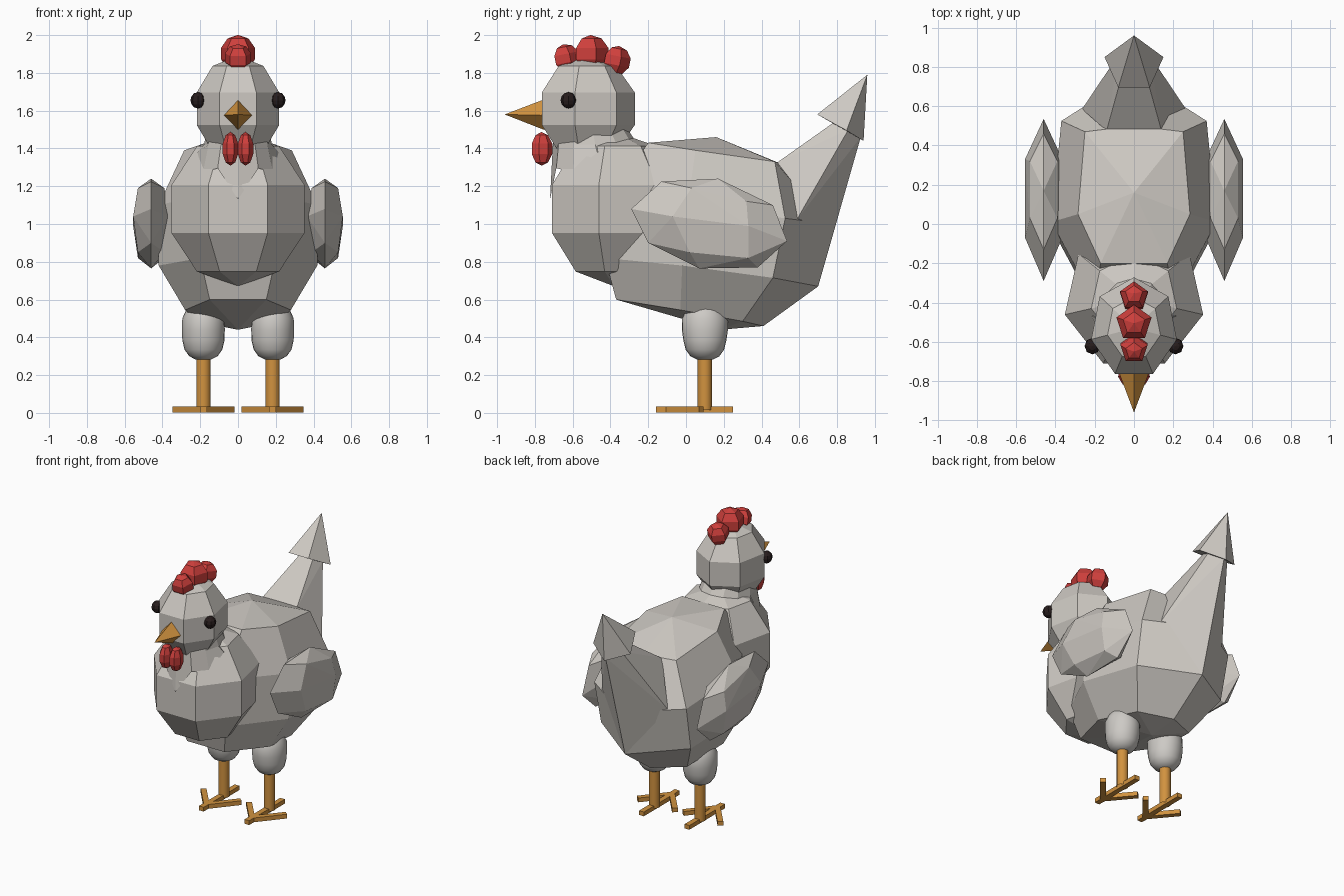
import bpy, bmesh, math
from mathutils import Matrix, Vector

if "Cube" in bpy.data.objects:
    bpy.data.objects.remove(bpy.data.objects["Cube"])


def material(name, rgb):
    m = bpy.data.materials.new(name)
    m.diffuse_color = (*rgb, 1)
    m.use_nodes = True
    m.node_tree.nodes["Principled BSDF"].inputs["Base Color"].default_value = m.diffuse_color
    return m


FEATHER = material("feather_grey", (0.61, 0.58, 0.54))
THIGH = material("thigh_grey", (0.61, 0.59, 0.56))
ORANGE = material("orange", (0.64, 0.29, 0.05))
RED = material("red", (0.62, 0.05, 0.045))
BLACK = material("eye_black", (0.02, 0.012, 0.012))


def finish(bm, name, mat, smooth=False):
    bmesh.ops.recalc_face_normals(bm, faces=bm.faces)
    me = bpy.data.meshes.new(name)
    bm.to_mesh(me)
    bm.free()
    me.materials.append(mat)
    for p in me.polygons:
        p.use_smooth = smooth
    ob = bpy.data.objects.new(name, me)
    bpy.context.collection.objects.link(ob)
    return ob


def loft(name, mat, rings, bottom=None, top=None, smooth=False):
    """Bridge equal rings of points, with optional pole points at the ends."""
    bm = bmesh.new()
    rows = [[bm.verts.new(p) for p in r] for r in rings]
    n = len(rows[0])
    for a, b in zip(rows, rows[1:]):
        for i in range(n):
            j = (i + 1) % n
            bm.faces.new((a[i], a[j], b[j], b[i]))
    for row, pole in ((rows[0], bottom), (rows[-1], top)):
        if pole:
            v = bm.verts.new(pole)
            for i in range(n):
                bm.faces.new((row[i], row[(i + 1) % n], v))
    return finish(bm, name, mat, smooth)


def hull(name, mat, pts):
    bm = bmesh.new()
    for p in pts:
        bm.verts.new(p)
    bmesh.ops.convex_hull(bm, input=bm.verts)
    bmesh.ops.dissolve_limit(bm, angle_limit=0.03, verts=bm.verts, edges=bm.edges)
    return finish(bm, name, mat)


def ball(name, mat, loc, radii, seg, rings, tilt=0):
    bm = bmesh.new()
    m = (Matrix.Translation(loc) @ Matrix.Rotation(tilt, 4, 'X')
         @ Matrix.Diagonal((*radii, 1)))
    bmesh.ops.create_uvsphere(bm, u_segments=seg, v_segments=rings, radius=1, matrix=m)
    return finish(bm, name, mat)


def circle(cx, cy, z, rx, ry, n):
    return [(cx + rx * math.cos(2 * math.pi * i / n),
             cy + ry * math.sin(2 * math.pi * i / n), z) for i in range(n)]


def both(pts):
    return [(s * x, y, z) for x, y, z in pts for s in (-1, 1)]


# Body: seven-sided rings, given as the back point and three right-hand points
def body_ring(back, *half):
    return [back, *half, *[(-x, y, z) for x, y, z in reversed(half)]]


loft("body", FEATHER, [
    body_ring((0, 0.41, 0.46), (0.22, 0.30, 0.485), (0.28, -0.03, 0.545), (0.15, -0.37, 0.60)),
    body_ring((0, 0.70, 0.67), (0.36, 0.46, 0.715), (0.42, -0.02, 0.78), (0.20, -0.43, 0.82)),
    body_ring((0, 0.76, 1.00), (0.37, 0.525, 1.03), (0.42, 0.01, 1.10), (0.20, -0.40, 1.15)),
    body_ring((0, 0.50, 1.32), (0.25, 0.47, 1.33), (0.285, 0.05, 1.39), (0.17, -0.20, 1.43))],
    bottom=(0, 0.18, 0.44), top=(0, 0.16, 1.46))

# Tail stalk growing out of the rump, and pointed tip
hull("tail", FEATHER, [(0, 0.70, 0.67), (0, 0.765, 1.00), (0, 0.925, 1.46)] + both([
    (0.14, 0.475, 1.32), (0.265, 0.585, 1.02),
    (0.05, 0.80, 1.55), (0.08, 0.86, 1.50)]))
hull("tail_tip", FEATHER, [
    (0, 0.96, 1.79), (0, 0.94, 1.44)] + both([
        (0.08, 0.695, 1.58), (0.15, 0.85, 1.495)]))

# Breast and head: seven-sided spheres with a flat side in front
ball("breast", FEATHER, (0, -0.38, 1.08), (0.38, 0.385, 0.41), 7, 5)
ball("head", FEATHER, (0, -0.53, 1.61), (0.235, 0.272, 0.28), 7, 5)

# Neck with a jagged feather collar
N = 12
collar = []
for i, (x, y, _) in enumerate(circle(0, -0.47, 0, 0.215, 0.25, N)):
    front = max(0, (-0.47 - y) / 0.25)
    z = (1.28 if i % 2 else 1.38) - 0.15 * front ** 4
    collar.append((x, y, z))
loft("neck", FEATHER, [collar, circle(0, -0.48, 1.42, 0.18, 0.225, N),
                       circle(0, -0.5, 1.52, 0.16, 0.18, N)], top=(0, -0.5, 1.55))

# Wings: faceted lozenges
OUTLINE = [(-0.29, 1.08), (-0.13, 1.225), (0.17, 1.24), (0.46, 1.10),
           (0.535, 0.91), (0.38, 0.77), (0.07, 0.765), (-0.2, 0.9)]
BULGE = [(0.095, -0.07, 1.04), (0.095, 0.33, 0.99), (0.07, 0.03, 1.19),
         (0.07, 0.32, 1.12), (0.07, 0.02, 0.85), (0.07, 0.33, 0.82)]
for s, side in ((-1, "left"), (1, "right")):
    pts = [(s * 0.46, y, z) for y, z in OUTLINE]
    pts += [(s * 0.46 + k * x, y, z) for x, y, z in BULGE for k in (-1, 1)]
    hull(side + "_wing", FEATHER, pts)

    # Eyes and wattles
    ball(side + "_eye", BLACK, (s * 0.212, -0.622, 1.655), (0.04, 0.042, 0.043), 8, 6)
    ball(side + "_wattle", RED, (s * 0.04, -0.765, 1.398), (0.044, 0.06, 0.089), 7, 5)

    # Smooth thigh
    cx, cy = s * 0.183, 0.1
    prof = [(0.04, 0.282), (0.075, 0.30), (0.10, 0.335), (0.112, 0.385),
            (0.113, 0.44), (0.112, 0.50), (0.085, 0.56), (0.055, 0.583)]
    loft(side + "_thigh", THIGH,
         [circle(cx, cy, z, r, r * (1.08 if z > 0.42 else 1.02), 24) for r, z in prof],
         bottom=(cx, cy, 0.275), top=(cx, cy, 0.587), smooth=True)

    # Shin
    loft(side + "_shin", ORANGE, [circle(cx, cy, z, 0.038, 0.038, 16) for z in (0.015, 0.32)],
         smooth=True)

    # Toes: one long bar and two splayed bars
    toes = [((0, -0.26), (0, 0.15)), ((0, -0.2), (0.15, -0.02)), ((0, -0.2), (-0.15, -0.02))]
    for k, (a, b) in enumerate(toes):
        a, b = Vector(a), Vector(b)
        d = (b - a).normalized() * 0.019
        side_v = Vector((-d.y, d.x))
        hull(f"{side}_toe_{k + 1}", ORANGE,
             [(cx + p.x + t * side_v.x, cy + p.y + t * side_v.y, z)
              for p in (a, b) for t in (-1, 1) for z in (0.003, 0.034)])

# Beak
hull("beak", ORANGE, [(0, -0.96, 1.58), (0, -0.75, 1.66), (0, -0.75, 1.498),
                      (-0.083, -0.74, 1.575), (0.083, -0.74, 1.575)])

# Comb of three lumps
for name, y, z, r, tilt in (("front", -0.635, 1.877, 0.076, 0.2),
                            ("middle", -0.505, 1.902, 0.099, 0),
                            ("back", -0.37, 1.866, 0.078, -0.2)):
    ball("comb_" + name, RED, (0, y, z), (r, r, r), 5, 5, tilt=tilt)
